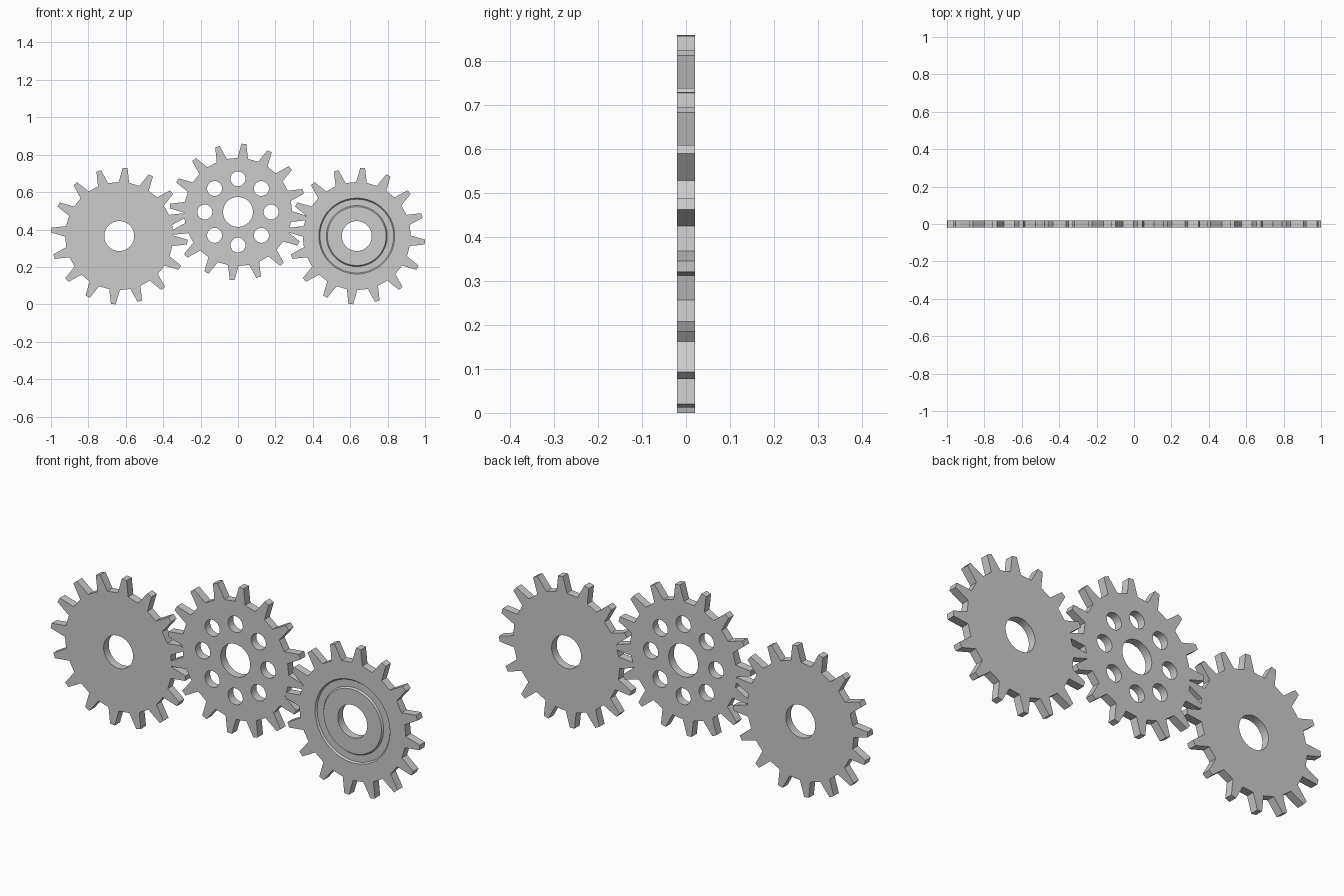
import bpy, bmesh
from math import sin, cos, pi, radians

if "Cube" in bpy.data.objects:
    bpy.data.objects.remove(bpy.data.objects["Cube"])

TEETH, PHASE = 16, radians(85)
TIP_R, ROOT_R = 0.3655, 0.289
TIP_HALF, ROOT_HALF = radians(2), radians(5.6)
HALF_T = 0.02


def finish(bm, name):
    bmesh.ops.recalc_face_normals(bm, faces=bm.faces)
    mesh = bpy.data.meshes.new(name)
    bm.to_mesh(mesh)
    bm.free()
    ob = bpy.data.objects.new(name, mesh)
    bpy.context.collection.objects.link(ob)
    return ob


def prism(name, pts, cx, cz, half):
    """Extrude an xz outline along y."""
    bm = bmesh.new()
    face = bm.faces.new([bm.verts.new((cx + x, -half, cz + z)) for x, z in pts])
    ext = bmesh.ops.extrude_face_region(bm, geom=[face])["geom"]
    bmesh.ops.translate(bm, vec=(0, 2 * half, 0),
                        verts=[v for v in ext if isinstance(v, bmesh.types.BMVert)])
    return finish(bm, name)


def circle(r, n):
    return [(r * cos(2 * pi * i / n), r * sin(2 * pi * i / n)) for i in range(n)]


def ring(name, section, cx, cz, n=64):
    """Revolve a closed (radius, y) section about the y axis."""
    bm = bmesh.new()
    loops = [[bm.verts.new((cx + r * c, y, cz + r * s)) for r, y in section]
             for c, s in circle(1, n)]
    m = len(section)
    for i in range(n):
        a, b = loops[i], loops[(i + 1) % n]
        for j in range(m):
            k = (j + 1) % m
            bm.faces.new((a[j], a[k], b[k], b[j]))
    return finish(bm, name)


def cut(ob, cutter):
    cutter.hide_render = True
    mod = ob.modifiers.new("cut", 'BOOLEAN')
    mod.operation, mod.solver, mod.object = 'DIFFERENCE', 'EXACT', cutter
    bpy.context.view_layer.objects.active = ob
    bpy.ops.object.modifier_apply(modifier=mod.name)
    bpy.data.objects.remove(cutter)


def gear(name, cx, cz):
    """Toothed disc with a central bore."""
    pts = []
    for i in range(TEETH):
        a = PHASE + 2 * pi * i / TEETH
        for r, d in ((ROOT_R, -ROOT_HALF), (TIP_R, -TIP_HALF),
                     (TIP_R, TIP_HALF), (ROOT_R, ROOT_HALF)):
            pts.append((r * cos(a + d), r * sin(a + d)))
    ob = prism(name, pts, cx, cz, HALF_T)
    cut(ob, prism("bore_cutter", circle(0.08, 48), cx, cz, 0.05))
    return ob


# Plain gear on the left
gear("left_plain_gear", -0.635, 0.365)

# Middle gear with a circle of eight round holes
mid_z = 0.494
middle = gear("middle_drilled_gear", 0, mid_z)
for dx, dz in circle(0.177, 8):
    cut(middle, prism("hole_cutter", circle(0.04, 32), dx, mid_z + dz, 0.05))

# Right gear with a shallow sloped-wall channel on the front face
right = gear("right_grooved_gear", 0.635, 0.365)
cut(right, ring("channel_cutter",
                [(0.151, -0.028), (0.209, -0.028), (0.197, -0.012), (0.163, -0.012)],
                0.635, 0.365))
